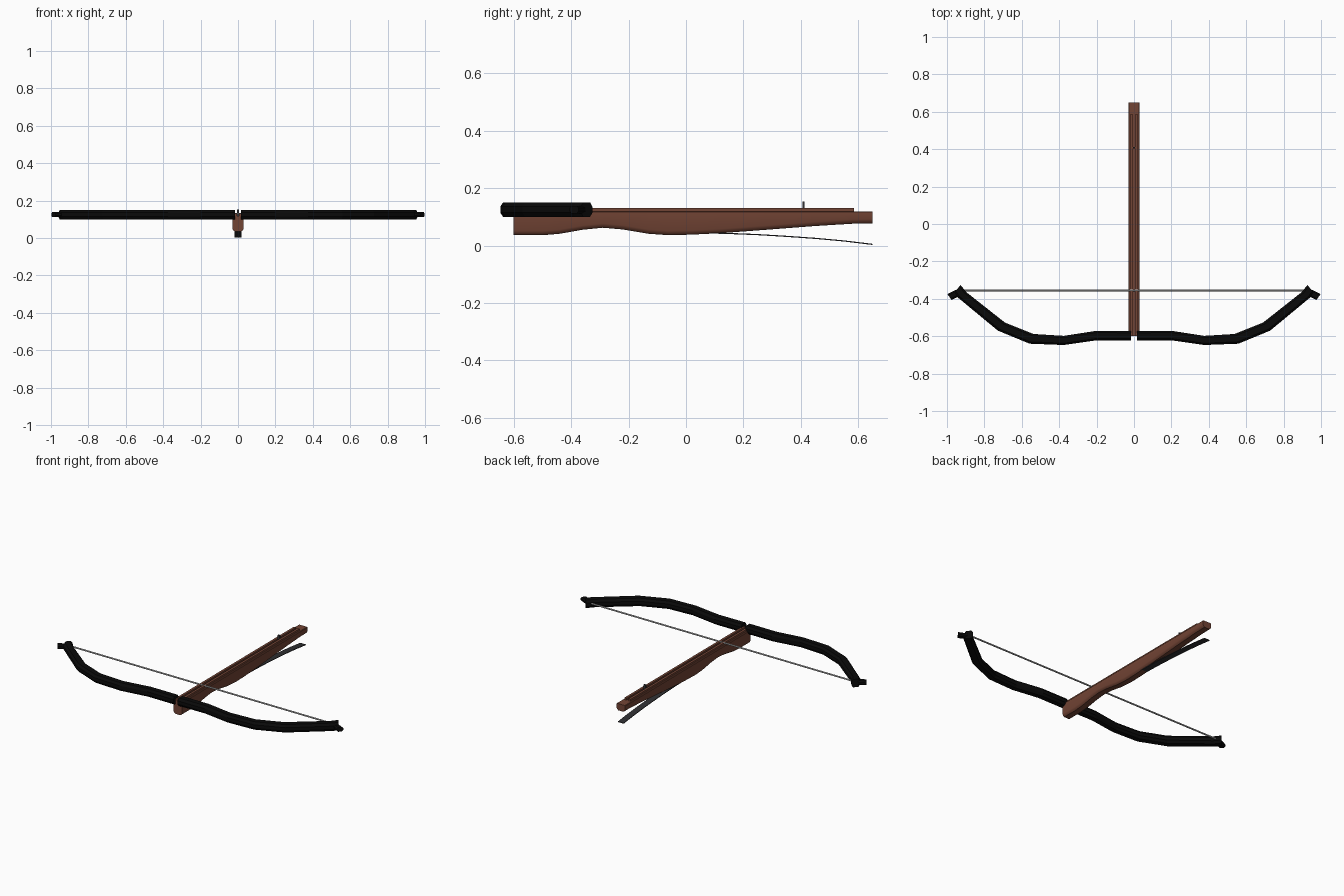
import bpy, bmesh, math
from mathutils import Vector

if "Cube" in bpy.data.objects:
    bpy.data.objects.remove(bpy.data.objects["Cube"])


def material(name, rgb):
    m = bpy.data.materials.new(name)
    m.diffuse_color = (*rgb, 1)
    m.use_nodes = True
    m.node_tree.nodes["Principled BSDF"].inputs["Base Color"].default_value = m.diffuse_color
    return m


WOOD = material("brown_wood", (0.17, 0.058, 0.035))
BLACK = material("black_limb", (0.003, 0.003, 0.003))
STEEL = material("dark_steel", (0.03, 0.03, 0.033))
CORD = material("pale_cord", (0.5, 0.5, 0.5))


def loft(name, rings, mat, smooth=False):
    """Skin a list of equally sized point rings and cap both ends."""
    bm = bmesh.new()
    vs = [[bm.verts.new(p) for p in r] for r in rings]
    n = len(vs[0])
    for a, b in zip(vs, vs[1:]):
        for i in range(n):
            j = (i + 1) % n
            bm.faces.new((a[i], a[j], b[j], b[i]))
    bm.faces.new(vs[0])
    bm.faces.new(vs[-1])
    bmesh.ops.recalc_face_normals(bm, faces=bm.faces)
    me = bpy.data.meshes.new(name)
    bm.to_mesh(me)
    bm.free()
    me.materials.append(mat)
    ob = bpy.data.objects.new(name, me)
    bpy.context.collection.objects.link(ob)
    if smooth:
        bpy.ops.object.select_all(action='DESELECT')
        ob.select_set(True)
        bpy.context.view_layer.objects.active = ob
        bpy.ops.object.shade_smooth_by_angle(angle=math.radians(30))
    return ob


def box(name, x0, x1, y0, y1, z0, z1, mat):
    return loft(name, [[(x0, y, z0), (x1, y, z0), (x1, y, z1), (x0, y, z1)]
                       for y in (y0, y1)], mat)


# Stock: chamfered section following a wavy underside
underside = [(-0.60, 0.036), (-0.50, 0.036), (-0.44, 0.041), (-0.36, 0.055),
             (-0.29, 0.062), (-0.22, 0.056), (-0.13, 0.041), (-0.06, 0.036),
             (0.02, 0.038), (0.12, 0.043), (0.28, 0.055), (0.45, 0.068),
             (0.58, 0.076), (0.65, 0.077)]
stock_rings = []
for y, b in underside:
    half = [(0.018, b), (0.026, b + 0.006), (0.03, b + 0.015),
            (0.03, 0.116), (0.027, 0.119)]
    stock_rings.append([(x, y, z) for x, z in half] +
                       [(-x, y, z) for x, z in reversed(half)])
loft("stock", stock_rings, WOOD, True)

# Twin rails leaving the bolt groove between them
for side, s in (("left", -1), ("right", 1)):
    xs = sorted((s * 0.006, s * 0.021))
    box(side + "_rail", xs[0], xs[1], -0.60, 0.585, 0.117, 0.131, WOOD)

# Bow limbs: rings given by rear edge, front edge and half height
limb = [((0.015, -0.571), (0.015, -0.624), 0.025),
        ((0.20, -0.571), (0.20, -0.622), 0.025),
        ((0.375, -0.598), (0.375, -0.647), 0.025),
        ((0.537, -0.588), (0.558, -0.640), 0.025),
        ((0.69, -0.527), (0.728, -0.570), 0.025),
        ((0.897, -0.364), (0.943, -0.392), 0.025),
        ((0.927, -0.326), (0.960, -0.366), 0.025)]
nock = [((0.930, -0.342), (0.912, -0.374), 0.013),
        ((0.998, -0.374), (0.976, -0.406), 0.013)]


def octagon(rear, front, h, s):
    """Chamfered section standing upright between two plan points."""
    a, b = Vector(rear), Vector(front)
    c, d = (a + b) / 2, (a - b) / 2
    section = [(1, .42), (.6, 1), (-.6, 1), (-1, .42),
               (-1, -.42), (-.6, -1), (.6, -1), (1, -.42)]
    return [(s * (c.x + d.x * u), c.y + d.y * u, 0.125 + h * v)
            for u, v in section]


for side, s in (("left", -1), ("right", 1)):
    loft(side + "_limb", [octagon(*r, s) for r in limb], BLACK)
    loft(side + "_nock", [octagon(*r, s) for r in nock], BLACK)

# Bowstring
loft("bowstring", [[(x, -0.355 + 0.005 * math.cos(k * math.pi / 4),
                     0.128 + 0.005 * math.sin(k * math.pi / 4))
                    for k in range(8)] for x in (-0.925, 0.925)], CORD, True)

# Trigger lever: thin strip curving down under the stock
lever_path = [(0.08, 0.044), (0.15, 0.042), (0.25, 0.038), (0.35, 0.032),
              (0.45, 0.025), (0.55, 0.016), (0.65, 0.004)]
loft("trigger_lever", [[(-0.02, y, z - 0.002), (0.02, y, z - 0.002),
                        (0.02, y, z + 0.002), (-0.02, y, z + 0.002)]
                       for y, z in lever_path], STEEL)

# Rear sight pin
box("sight_pin", -0.006, 0.006, 0.405, 0.413, 0.115, 0.153, STEEL)
